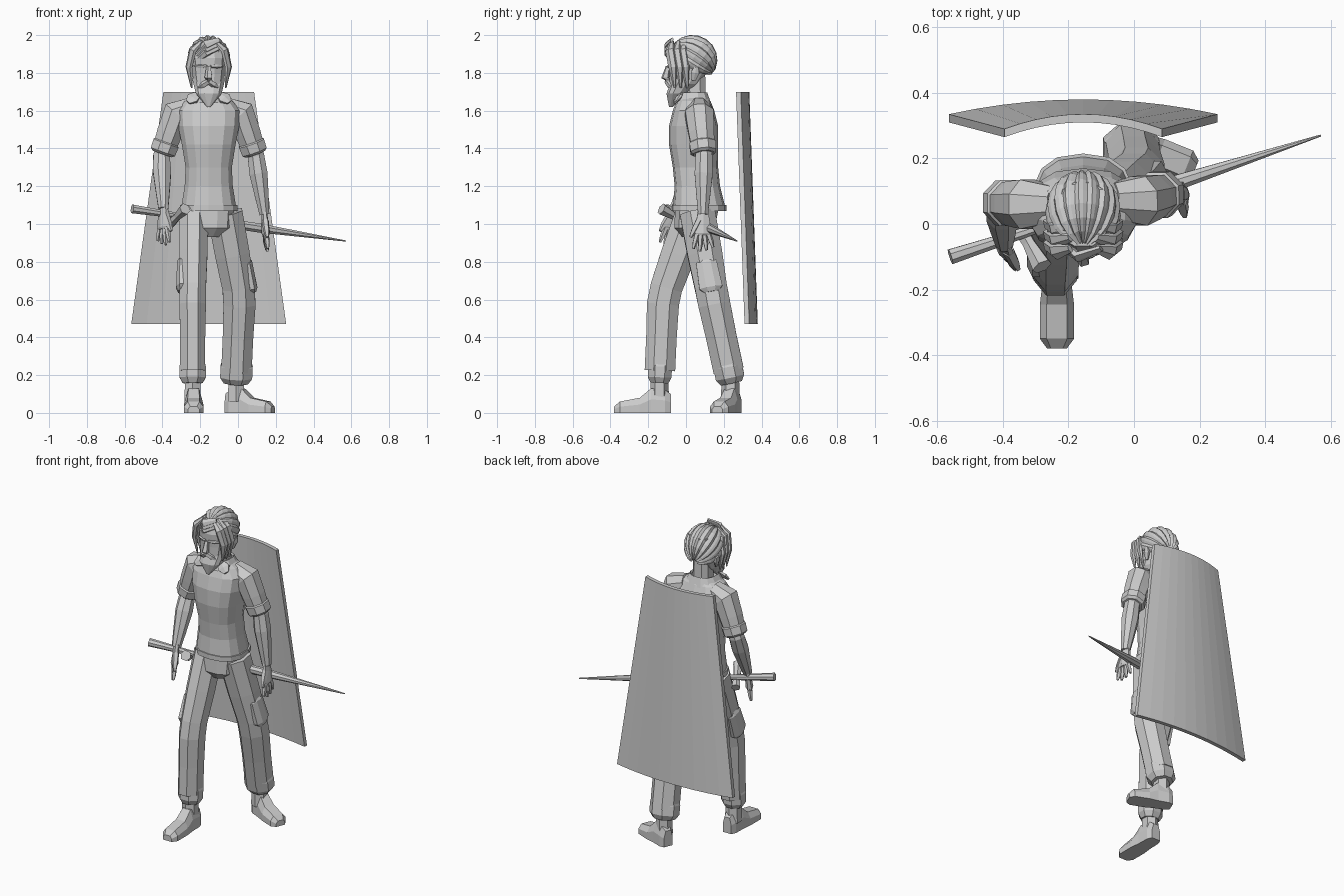
import bpy, bmesh
from math import cos, sin, pi, radians, copysign
from mathutils import Vector, Matrix

old = bpy.data.objects.get("Cube")
if old:
    bpy.data.objects.remove(old)

grey = bpy.data.materials.new("plain grey")
grey.use_nodes = True
grey.diffuse_color = (0.6, 0.6, 0.6, 1)
grey.node_tree.nodes["Principled BSDF"].inputs["Base Color"].default_value = grey.diffuse_color

SIDES = {"right": -1, "left": 1}
MIDDLE = -0.155  # the upper body stands off centre
DOWN = Vector((0, 0, -1))


def loft(name, rings, closed=True):
    """Skin a list of equal point rings; closed rings get end caps."""
    bm = bmesh.new()
    rows = [[bm.verts.new(point) for point in ring] for ring in rings]
    count = len(rows[0])
    for low, high in zip(rows, rows[1:]):
        for i in range(count if closed else count - 1):
            j = (i + 1) % count
            bm.faces.new((low[i], low[j], high[j], high[i]))
    if closed:
        bm.faces.new(reversed(rows[0]))
        bm.faces.new(rows[-1])
    bmesh.ops.recalc_face_normals(bm, faces=bm.faces)
    mesh = bpy.data.meshes.new(name)
    bm.to_mesh(mesh)
    bm.free()
    mesh.materials.append(grey)
    obj = bpy.data.objects.new(name, mesh)
    bpy.context.collection.objects.link(obj)


def stack(name, levels, x=MIDDLE, sides=12, square=0.8):
    """Loft level, slightly squared ovals given as (y, z, half width, half depth)."""
    def soft(value):
        return copysign(abs(value) ** square, value)
    angles = [2 * pi * (i + 0.5) / sides for i in range(sides)]
    loft(name, [[(x + wide * soft(cos(a)), y + deep * soft(sin(a)), z) for a in angles]
                for y, z, wide, deep in levels])


def tube(name, path, widths, flat=1.0, sides=6, facing=(0, 1, 0)):
    """Sweep a tapered outline along a path; flat scales it in the facing direction."""
    path = [Vector(point) for point in path]
    grow = 1 / cos(pi / sides)
    angles = [2 * pi * (k + 0.5) / sides for k in range(sides)]
    rings = []
    for i, point in enumerate(path):
        along = (path[min(i + 1, len(path) - 1)] - path[max(i - 1, 0)]).normalized()
        side = along.cross(Vector(facing)).normalized()
        thin = side.cross(along) * flat
        rings.append([point + widths[i] * grow * (side * cos(a) + thin * sin(a)) for a in angles])
    loft(name, rings)


def between(start, end, *fractions):
    return [start.lerp(end, fraction) for fraction in fractions]


# Curved back panel, wider at the bottom
def panel_column(u):
    bow = 0.045 * u * u
    top = Vector((MIDDLE + 0.24 * u, 0.31 - bow, 1.7))
    bottom = Vector((MIDDLE + 0.41 * u, 0.355 - bow, 0.47))
    thickness = Vector((0, 0.025, 0))
    return [top, top + thickness, bottom + thickness, bottom]


loft("back_panel", [panel_column(i / 5) for i in range(-5, 6)])

# Sword at the hip
pommel, tip = Vector((-0.56, -0.1, 1.08)), Vector((0.57, 0.27, 0.91))
guard_front, guard_back = Vector((-0.28, -0.13, 1.08)), Vector((-0.36, 0.01, 1))
tube("sword_grip", between(pommel, tip, 0, 0.1, 0.25), (0.023, 0.019, 0.014), sides=8)
tube("sword_blade", between(pommel, tip, 0.25, 0.6, 1), (0.024, 0.024, 0.003), sides=8)
tube("sword_guard", between(guard_front, guard_back, 0, 0.5, 1), (0.028, 0.018, 0.024))

# Shirt with a hem band and a folded collar
stack("shirt", [
    (0.07, 1.08, 0.15, 0.14), (0.06, 1.2, 0.13, 0.12), (0.05, 1.3, 0.125, 0.12), (0.04, 1.42, 0.145, 0.13),
    (0.04, 1.52, 0.165, 0.13), (0.04, 1.6, 0.17, 0.11), (0.04, 1.65, 0.13, 0.09), (0.04, 1.68, 0.07, 0.07)], sides=14)
stack("shirt_hem", [(0.07, z, 0.155, 0.145) for z in (1.07, 1.1)], sides=14)
stack("collar", [(0.035, 1.64, 0.115, 0.1), (0.035, 1.695, 0.08, 0.08), (0.035, 1.66, 0.065, 0.07)])
for side, sign in SIDES.items():
    top = Vector((MIDDLE + sign * 0.06, -0.03, 1.685))
    low = top + Vector((sign * 0.05, -0.025, -0.04))
    tube(side + "_collar_flap", between(top, low, 0, 0.5, 1), (0.02, 0.035, 0.015), flat=0.35, facing=(0, -1, 1))

# Trousers
stack("trouser_seat", [(0.04, 0.93, 0.06, 0.06), (0.045, 0.98, 0.13, 0.11), (0.06, 1.1, 0.14, 0.12)])


def leg(side, hip, knee, cuff, width, depth):
    """Trouser leg with a cuff, a thigh pocket and the ankle below."""
    hip, knee, cuff = Vector(hip), Vector(knee), Vector(cuff)
    shape = dict(flat=depth / width, sides=8)
    tube(side + "_trouser_leg", between(hip, knee, 0, 0.5, 0.9) + between(knee, cuff, 0.1, 0.5, 0.9),
         [width * scale for scale in (1.1, 1.08, 1, 1, 0.95, 0.95)], **shape)
    tube(side + "_trouser_cuff", between(cuff, knee, -0.05, 0.02, 0.15, 0.2),
         [width * scale for scale in (0.75, 1, 1, 0.9)], flat=0.9, sides=8)
    outward = Vector((SIDES[side] * width * 0.85, 0, 0))
    tube(side + "_cargo_pocket", [point + outward for point in between(hip, knee, 0.55, 0.6, 0.9, 0.95)],
         (0.014, 0.025, 0.028, 0.018), flat=2.2, sides=8)
    tube(side + "_ankle", [cuff, cuff + DOWN * 0.12], (0.04, 0.044))


leg("right", (-0.235, 0.04, 1.06), (-0.24, -0.12, 0.62), (-0.24, -0.14, 0.18), 0.07, 0.085)
leg("left", (-0.07, 0.06, 1.06), (0.01, 0.14, 0.62), (-0.01, 0.235, 0.18), 0.085, 0.085)


def shoe(side, heel, heading, length):
    """Upright slices from heel to toe."""
    turn = Matrix.Translation(heel) @ Matrix.Rotation(radians(heading), 4, "Z")
    slices = []
    for t, wide, high in ((0, 0.03, 0.1), (0.1, 0.043, 0.12), (0.35, 0.045, 0.13), (0.55, 0.052, 0.08), (0.9, 0.052, 0.06), (1, 0.03, 0.035)):
        half = ((wide, 0), (wide, high * 0.55), (wide * 0.6, high))
        outline = list(half) + [(-y, z) for y, z in reversed(half)]
        slices.append([turn @ Vector((t * length, y, z)) for y, z in outline])
    loft(side + "_shoe", slices)


shoe("right", (-0.235, -0.08, 0), -90, 0.3)
shoe("left", (-0.06, 0.265, 0), -22, 0.265)


def arm(side, shoulder, elbow, wrist, across):
    """Sleeve with rolled cuff, bare arm and open hand."""
    shoulder, elbow, wrist = Vector(shoulder), Vector(elbow), Vector(wrist)
    inner = shoulder - Vector((SIDES[side] * 0.08, 0, -0.03))
    tube(side + "_sleeve", [inner] + between(shoulder, elbow, 0, 0.45, 0.85), (0.055, 0.075, 0.068, 0.06), sides=8)
    tube(side + "_sleeve_cuff", between(shoulder, elbow, 0.65, 0.7, 0.9, 0.95), (0.058, 0.07, 0.068, 0.054), sides=8)
    tube(side + "_arm", between(shoulder, elbow, 0.6, 1) + between(elbow, wrist, 0.3, 0.7, 1),
         (0.048, 0.044, 0.048, 0.036, 0.026), sides=8)
    across = Vector(across).normalized()
    reach = ((wrist - elbow).normalized() + DOWN).normalized()
    thin = across.cross(reach)
    knuckles = wrist + reach * 0.1
    tube(side + "_palm", between(wrist, knuckles, -0.2, 0.4, 1, 1.1), (0.027, 0.036, 0.044, 0.036),
         flat=0.45, facing=thin)
    for i in range(4):
        root = knuckles + across * (0.03 - 0.02 * i)
        end = root + reach * (0.1 - 0.015 * abs(i - 1.3)) + across * (0.02 - 0.015 * i)
        tube(f"{side}_finger_{i + 1}", between(root, end, 0, 0.6, 1), (0.012, 0.011, 0.006), sides=5, facing=thin)
    root = wrist + reach * 0.03 + across * 0.02
    end = root + reach * 0.09 + across * 0.045
    tube(side + "_thumb", between(root, end, 0, 0.6, 1), (0.016, 0.014, 0.007), sides=5, facing=thin)


arm("right", (-0.325, 0.06, 1.585), (-0.405, 0.065, 1.36), (-0.395, -0.06, 1.08), (0.6, -0.8, 0))
arm("left", (0.015, 0.07, 1.585), (0.095, 0.095, 1.36), (0.14, 0.09, 1.05), (0.1, -1, 0))

# Neck, head and beard
stack("neck", [(0.05, 1.62, 0.06, 0.06), (0.045, 1.8, 0.055, 0.06)], sides=8)
stack("head", [(-0.05, 1.66, 0.03, 0.03), (-0.01, 1.74, 0.08, 0.08), (0.01, 1.8, 0.09, 0.1),
               (0.02, 1.88, 0.095, 0.115), (0.03, 1.95, 0.08, 0.1)])
stack("beard", [(-0.08, 1.62, 0.01, 0.01), (-0.05, 1.69, 0.07, 0.055), (-0.01, 1.77, 0.09, 0.065)])

# Face: nose, moustache, brows and ears
nose_top = Vector((MIDDLE, -0.095, 1.835))
nose_end = nose_top + Vector((0, -0.015, -0.06))
tube("nose", [nose_top, nose_end, nose_end.lerp(nose_top, 0.1) - Vector((0, -0.02, 0.02))], (0.01, 0.018, 0.01), sides=5)
for side, sign in SIDES.items():
    inner_brow = nose_top + Vector((sign * 0.01, 0, 0))
    outer_brow = inner_brow + Vector((sign * 0.065, 0.03, 0))
    tube(side + "_brow", between(inner_brow, outer_brow, 0, 0.5, 1), (0.006, 0.01, 0.004), sides=5)
    lip = nose_end + Vector((0, 0.01, -0.02))
    corner = lip + Vector((sign * 0.055, 0.025, -0.035))
    tube(side + "_moustache", between(lip, corner, 0, 0.5, 1), (0.012, 0.014, 0.004), sides=5)
    lobe = Vector((MIDDLE + sign * 0.09, 0.04, 1.76))
    ear_top = lobe + Vector((sign * 0.015, 0.015, 0.07))
    tube(side + "_ear", between(lobe, ear_top, 0, 0.6, 1), (0.01, 0.022, 0.012), flat=0.5, facing=(1, 0, 0))

# Ridged hair cap: strands run from the forehead over the crown to the nape
crown = Vector((MIDDLE, 0.035, 1.87))
forward = Vector((0, -0.84, 0.54))
upward = Vector((0, 0.54, 0.84))
sideways = Vector((1, 0, 0))
strands = []
for k in range(33):
    around = radians(-112 + 7 * k)
    radius = 0.128 * (1.03, 1, 0.95)[k % 3]
    outward = upward * cos(around) + sideways * sin(around) * 0.88
    turns = [pi * (0.06 + 0.11 * step) for step in range(9)]
    strands.append([crown + radius * (forward * cos(t) + outward * sin(t)) for t in turns])
loft("hair_cap", strands, closed=False)

# Swept fringe and hanging side locks
for i in range(3):
    drop = DOWN * 0.02 * i
    sweep = ((-0.1, -0.075, 1.975), (-0.17, -0.1, 1.95), (-0.26, -0.02, 1.87))
    tube(f"fringe_{i + 1}", [Vector(point) + drop for point in sweep], (0.012, 0.022, 0.008),
         flat=0.6, facing=(-0.3, -1, 0.3))
    for side, sign in SIDES.items():
        fall = ((0.04, -0.075, 1.965), (0.085, -0.085, 1.92), (0.105, -0.07, 1.83), (0.09, -0.06, 1.72))
        shift = Vector((MIDDLE, 0.033 * i, 0))
        tube(f"{side}_side_lock_{i + 1}", [shift + Vector((sign * x, y, z)) for x, y, z in fall],
             (0.012, 0.024, 0.022, 0.005), flat=0.6, facing=(sign, -0.6, 0))
